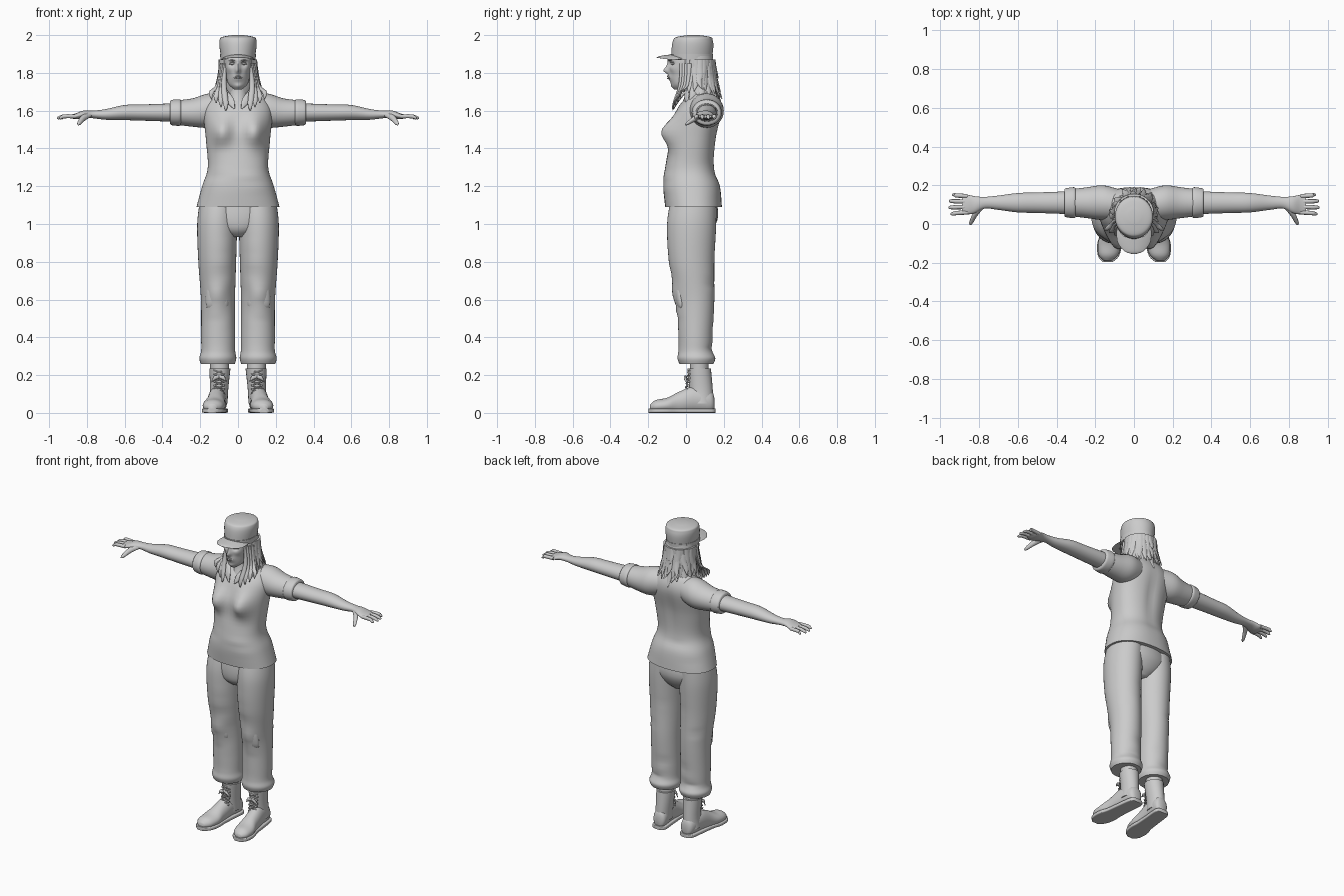
import bpy, bmesh, math, random
from mathutils import Vector

random.seed(4)
cube = bpy.data.objects.get("Cube")
if cube:
    bpy.data.objects.remove(cube)

shade = 0.6
grey = bpy.data.materials.new("plain grey")
grey.use_nodes = True
grey.diffuse_color = (shade, shade, shade, 1)
grey.node_tree.nodes["Principled BSDF"].inputs["Base Color"].default_value = grey.diffuse_color


def ring(x=0.0, y=0.0, z=0.0, wide=.05, deep=None):
    """One oval cross-section: its centre and two radii."""
    return Vector((x, y, z, wide, wide if deep is None else deep))


def spline(before, start, end, after, t):
    """Smooth interpolation from start to end."""
    leave, arrive = (end - before) / 2, (after - start) / 2
    swing = 3 * (end - start) - 2 * leave - arrive
    return start + t * (leave + t * (swing + t * (leave + arrive - 2 * (end - start))))


def loft(bm, rings, axis="Z", sides=24, steps=4, power=2, spin=0, floor=None):
    """Skin a smooth surface through rings that lie across the given axis."""
    last = len(rings) - 1
    path = []
    for i in range(last):
        keys = rings[max(i - 1, 0)], rings[i], rings[i + 1], rings[min(i + 2, last)]
        path += [spline(*keys, k / steps) for k in range(steps)]
    path.append(rings[-1])
    loops = []
    for x, y, z, wide, deep in path:
        loop = []
        for k in range(sides):
            angle = math.tau * k / sides
            c, s = math.cos(angle), math.sin(angle)
            a = wide * math.copysign(abs(c) ** (2 / power), c)
            b = deep * math.copysign(abs(s) ** (2 / power), s)
            u = a * math.cos(spin) - b * math.sin(spin)
            v = a * math.sin(spin) + b * math.cos(spin)
            offset = {"X": (0, u, v), "Y": (u, 0, v), "Z": (u, v, 0)}[axis]
            point = Vector((x, y, z)) + Vector(offset)
            if floor is not None:
                point.z = max(point.z, floor)
            loop.append(bm.verts.new(point))
        loops.append(loop)
    for low, high in zip(loops, loops[1:]):
        for k in range(sides):
            n = (k + 1) % sides
            bm.faces.new((low[k], low[n], high[n], high[k]))
    bm.faces.new(loops[0])
    bm.faces.new(loops[-1])
    return bm


def bump(bm, centre, size, push):
    """Push a soft round bulge or dent into the surface."""
    centre, push = Vector(centre), Vector(push)
    for v in bm.verts:
        gap = v.co - centre
        v.co += push * math.exp(-sum((g / s) ** 2 for g, s in zip(gap, size)))


def finish(name, bm, mirror=False, angle=50):
    """Turn the mesh into a shaded object, mirrored left to right if asked."""
    bmesh.ops.recalc_face_normals(bm, faces=bm.faces)
    mesh = bpy.data.meshes.new(name)
    bm.to_mesh(mesh)
    bm.free()
    mesh.materials.append(grey)
    ob = bpy.data.objects.new(name, mesh)
    bpy.context.collection.objects.link(ob)
    if mirror:
        ob.modifiers.new("Mirror", "MIRROR").use_mirror_merge = False
    bpy.ops.object.select_all(action="DESELECT")
    ob.select_set(True)
    bpy.context.view_layer.objects.active = ob
    bpy.ops.object.shade_smooth_by_angle(angle=math.radians(angle))


def part(name, rings, mirror=False, **options):
    finish(name, loft(bmesh.new(), rings, **options), mirror)


# Shirt body with bust, back hollow and soft folds
shirt = loft(bmesh.new(), [
    ring(y=.04, z=1.09, wide=.22, deep=.15), ring(y=.03, z=1.2, wide=.19, deep=.15),
    ring(y=.02, z=1.3, wide=.16, deep=.13), ring(y=.04, z=1.45, wide=.17, deep=.12),
    ring(y=.07, z=1.6, wide=.18, deep=.12), ring(y=.09, z=1.68, wide=.13, deep=.08),
    ring(y=.08, z=1.72, wide=.06, deep=.05)], sides=56, steps=6, power=2.3)
for side in (-1, 1):
    bump(shirt, (side * .09, -.07, 1.49), (.06, .09, .07), (0, -.07, 0))
bump(shirt, (0, .18, 1.45), (.03, .06, .15), (0, -.01, 0))
for i in range(14):
    spot = random.uniform(-.2, .2), random.choice((-.11, .16)), random.uniform(1.15, 1.4)
    bump(shirt, spot, (.08, .08, .02), (0, random.uniform(-.006, .006), 0))
finish("shirt", shirt)

# Sleeves with a turned-up cuff
part("sleeves", [ring(x=.08, y=.1, z=1.61, wide=.08), ring(x=.16, y=.11, z=1.6, wide=.09),
                 ring(x=.24, y=.11, z=1.59, wide=.08, deep=.075),
                 ring(x=.32, y=.11, z=1.59, wide=.07, deep=.065)], True, axis="X", sides=32)
part("sleeve_cuffs", [ring(x=.3, y=.11, z=1.59, wide=.07, deep=.06), ring(x=.31, y=.11, z=1.59, wide=.08, deep=.07),
                      ring(x=.35, y=.11, z=1.59, wide=.075, deep=.067),
                      ring(x=.36, y=.11, z=1.59, wide=.07, deep=.06)], True, axis="X", sides=32)

# Arms tapering into the palms
part("arms", [ring(x=.3, y=.11, z=1.59, wide=.06, deep=.05), ring(x=.5, y=.11, z=1.59, wide=.053, deep=.043),
              ring(x=.6, y=.11, z=1.59, wide=.05, deep=.04), ring(x=.7, y=.11, z=1.58, wide=.037, deep=.028),
              ring(x=.77, y=.11, z=1.58, wide=.03, deep=.02), ring(x=.82, y=.1, z=1.58, wide=.043, deep=.02),
              ring(x=.86, y=.1, z=1.57, wide=.05, deep=.015), ring(x=.89, y=.1, z=1.57, wide=.04, deep=.008)],
     True, axis="X")

# Fingers and thumbs
hand = bmesh.new()
for i in range(4):
    y = .06 + .028 * i
    tip = .96 - .007 * (i - 1.3) ** 2
    spread = .005 * (i - 1.5)
    loft(hand, [ring(x=.86, y=y, z=1.57, wide=.011), ring(x=.92, y=y + spread / 2, z=1.57, wide=.011),
                ring(x=tip - .01, y=y + spread, z=1.563, wide=.009),
                ring(x=tip, y=y + spread, z=1.56, wide=.004)], "X", 10)
loft(hand, [ring(x=.79, y=.09, z=1.58, wide=.025, deep=.014), ring(x=.82, y=.05, z=1.56, wide=.016),
            ring(x=.84, y=.01, z=1.535, wide=.011), ring(x=.845, y=-.005, z=1.527, wide=.004)], "Y", 12)
finish("fingers", hand, True)

# Trousers: hips, creased legs and knee patches
part("trouser_hips", [ring(y=.04, z=1.14, wide=.18, deep=.12), ring(y=.04, z=1.04, wide=.19, deep=.13),
                      ring(y=.03, z=.97, wide=.14, deep=.11), ring(y=.03, z=.93, wide=.05, deep=.07)], sides=40)
legs = loft(bmesh.new(), [
    ring(x=.1, y=.04, z=1.13, wide=.1, deep=.12), ring(x=.11, y=.03, z=1, wide=.106, deep=.13),
    ring(x=.11, y=.03, z=.8, wide=.1, deep=.12), ring(x=.106, y=.05, z=.6, wide=.09, deep=.1),
    ring(x=.105, y=.05, z=.4, wide=.09), ring(x=.105, y=.05, z=.33, wide=.09),
    ring(x=.107, y=.055, z=.29, wide=.098, deep=.1), ring(x=.107, y=.055, z=.26, wide=.09)],
    sides=40, steps=7)
bump(legs, (.11, -.04, .63), (.06, .05, .06), (0, -.02, 0))
for i in range(12):
    spot = random.uniform(.03, .19), random.choice((-.04, .15)), .34 + .05 * i
    bump(legs, spot, (.05, .06, .015), (0, random.uniform(-.008, .008), 0))
finish("trouser_legs", legs, True)
part("knee_patches", [ring(x=.11, y=-.02, z=.545, wide=.04, deep=.01), ring(x=.11, y=-.025, z=.57, wide=.06, deep=.025),
                      ring(x=.113, y=-.033, z=.65, wide=.055, deep=.03),
                      ring(x=.113, y=-.036, z=.72, wide=.04, deep=.02)], True)

# Boots: shaft, sock, foot and sole
part("boot_shafts", [ring(x=.105, y=.08, z=.05, wide=.05, deep=.065), ring(x=.1, y=.08, z=.12, wide=.048, deep=.062),
                     ring(x=.096, y=.07, z=.235, wide=.056, deep=.062)], True)
part("socks", [ring(x=.096, y=.07, z=.2), ring(x=.1, y=.07, z=.3)], True)
foot = [ring(x=.1, y=.15, z=.05, wide=.02, deep=.03), ring(x=.1, y=.13, z=.06, wide=.043, deep=.06),
        ring(x=.11, y=.04, z=.07, wide=.047, deep=.07), ring(x=.118, y=-.04, z=.05, wide=.05, deep=.06),
        ring(x=.126, y=-.1, z=.04, wide=.06, deep=.04), ring(x=.132, y=-.16, z=.035, wide=.05, deep=.033),
        ring(x=.136, y=-.19, z=.03, wide=.02, deep=.015)]
part("boot_feet", foot, True, axis="Y", sides=28, floor=.012)
part("boot_soles", [ring(x, y * 1.04, .012, wide + .004, .012) for x, y, z, wide, deep in foot],
     True, axis="Y", sides=28, power=6)

# Criss-cross laces and bow
laces = bmesh.new()
for i in range(6):
    y, z = .003 * i, .115 + .02 * i
    for lean in (-.01, .01):
        loft(laces, [ring(.1 + s * .03, y + .012 * abs(s) - .004, z + s * lean, .005) for s in (-1, 0, 1)], "X", 6)
for side in (-1, 1):
    loft(laces, [ring(.1, 0, .19, .006), ring(.1 + side * .025, -.006, .185, .006, .012),
                 ring(.1 + side * .04, .003, .165, .004)], "X", 8)
finish("boot_laces", laces, True)

# Neck and collar
part("neck", [ring(y=.03, z=1.6, wide=.05, deep=.07), ring(y=.05, z=1.7), ring(y=.04, z=1.79)])
part("collar_flaps", [ring(x=.08, y=.06, z=1.72, wide=.012, deep=.035), ring(x=.07, z=1.7, wide=.02, deep=.012),
                      ring(x=.05, y=-.04, z=1.66, wide=.03, deep=.008),
                      ring(x=.02, y=-.066, z=1.61, wide=.004)], True, spin=.3)

# Head with sculpted nose, brow, mouth, chin, eye sockets and cheeks
head = loft(bmesh.new(), [ring(y=-.04, z=1.712, wide=.02), ring(y=-.02, z=1.74, wide=.05, deep=.056),
                          ring(z=1.79, wide=.064, deep=.085), ring(y=.015, z=1.86, wide=.075, deep=.105),
                          ring(y=.03, z=1.94, wide=.07, deep=.09)], sides=72, steps=10)
bump(head, (0, -.1, 1.81), (.012, .04, .016), (0, -.03, 0))
bump(head, (0, -.1, 1.835), (.01, .04, .025), (0, -.012, 0))
bump(head, (0, -.09, 1.872), (.06, .05, .012), (0, -.008, 0))
bump(head, (0, -.07, 1.775), (.026, .04, .02), (0, -.012, 0))
bump(head, (0, -.06, 1.73), (.02, .04, .014), (0, -.008, 0))
for side in (-1, 1):
    bump(head, (side * .032, -.085, 1.848), (.017, .04, .011), (0, .014, 0))
    bump(head, (side * .05, -.07, 1.82), (.02, .04, .02), (0, -.007, 0))
finish("head", head)

# Eyes, lids, brows and lips as small spindles
features = bmesh.new()
for side in (-1, 1):
    for y, z, tall in ((-.07, 1.848, .006), (-.074, 1.856, .003), (-.084, 1.867, .003)):
        loft(features, [ring(side * .015, y - .006, z - .002, .002), ring(side * .03, y, z, .008, tall),
                        ring(side * .05, y + .008, z, .002)], "X", 10)
for z in (1.771, 1.782):
    loft(features, [ring(-.024, -.08, 1.776, .002), ring(0, -.094, z, .007, .005),
                    ring(.024, -.08, 1.776, .002)], "X", 10, 8)
finish("face_details", features)

# Hair: inner mass, layered tapering locks and long front locks
part("hair_mass", [ring(y=.05, z=1.89, wide=.09), ring(y=.06, z=1.82, wide=.094, deep=.088),
                   ring(y=.07, z=1.75, wide=.093, deep=.078), ring(y=.08, z=1.66, wide=.06)], sides=36)
hair = bmesh.new()
for count, top, low, flare in ((19, 1.87, 1.75, .01), (21, 1.84, 1.69, .03), (23, 1.78, 1.65, .035)):
    for i in range(count):
        angle = math.radians(-32 + 244 * i / (count - 1) + random.uniform(-4, 4))
        end = low + random.uniform(-.025, .025)
        out = flare + random.uniform(-.014, .012)
        lock = []
        for t in (0, .35, .7, 1):
            reach = .09 + out * t ** 1.5
            turn = angle + t * random.uniform(-.1, .1)
            taper = 1 - t ** 4
            lock.append(ring(math.cos(turn) * (reach + .006), .06 + math.sin(turn) * reach,
                             top + (end - top) * t, .002 + .004 * taper, .002 + .016 * taper))
        loft(hair, lock, sides=8, spin=angle)
for side in (-1, 1):
    for i in range(4):
        x, y, end = .065 + .009 * i, -.02 + .013 * i, 1.6 + .02 * i
        drift = x + .016 * i
        loft(hair, [ring(side * x, y, 1.85, .006, .014), ring(side * (x + .01), y - .01, 1.74, .014, .01),
                    ring(side * drift, y - .045, end + .04, .014, .006),
                    ring(side * drift, y - .05, end, .002)], sides=10)
finish("hair_locks", hair, angle=60)

# Cap with band and bent peak
part("cap_band", [ring(y=.03, z=1.868, wide=.093, deep=.111), ring(y=.03, z=1.9, wide=.095, deep=.113)], sides=48)
part("cap_crown", [ring(y=.03, z=1.88, wide=.09, deep=.108), ring(y=.035, z=1.94, wide=.098, deep=.11),
                   ring(y=.037, z=1.975, wide=.097, deep=.104), ring(y=.04, z=1.99, wide=.085, deep=.09),
                   ring(y=.04, z=2, wide=.03)], sides=48)
peak = loft(bmesh.new(), [ring(y=-.02, z=1.893, wide=.088, deep=.006), ring(y=-.06, z=1.893, wide=.09, deep=.006),
                          ring(y=-.1, z=1.89, wide=.082, deep=.005), ring(y=-.14, z=1.885, wide=.05, deep=.004),
                          ring(y=-.155, z=1.88, wide=.01, deep=.002)], "Y", 40, 5)
for v in peak.verts:
    v.co.z -= 2.6 * v.co.x ** 2
finish("cap_peak", peak)
